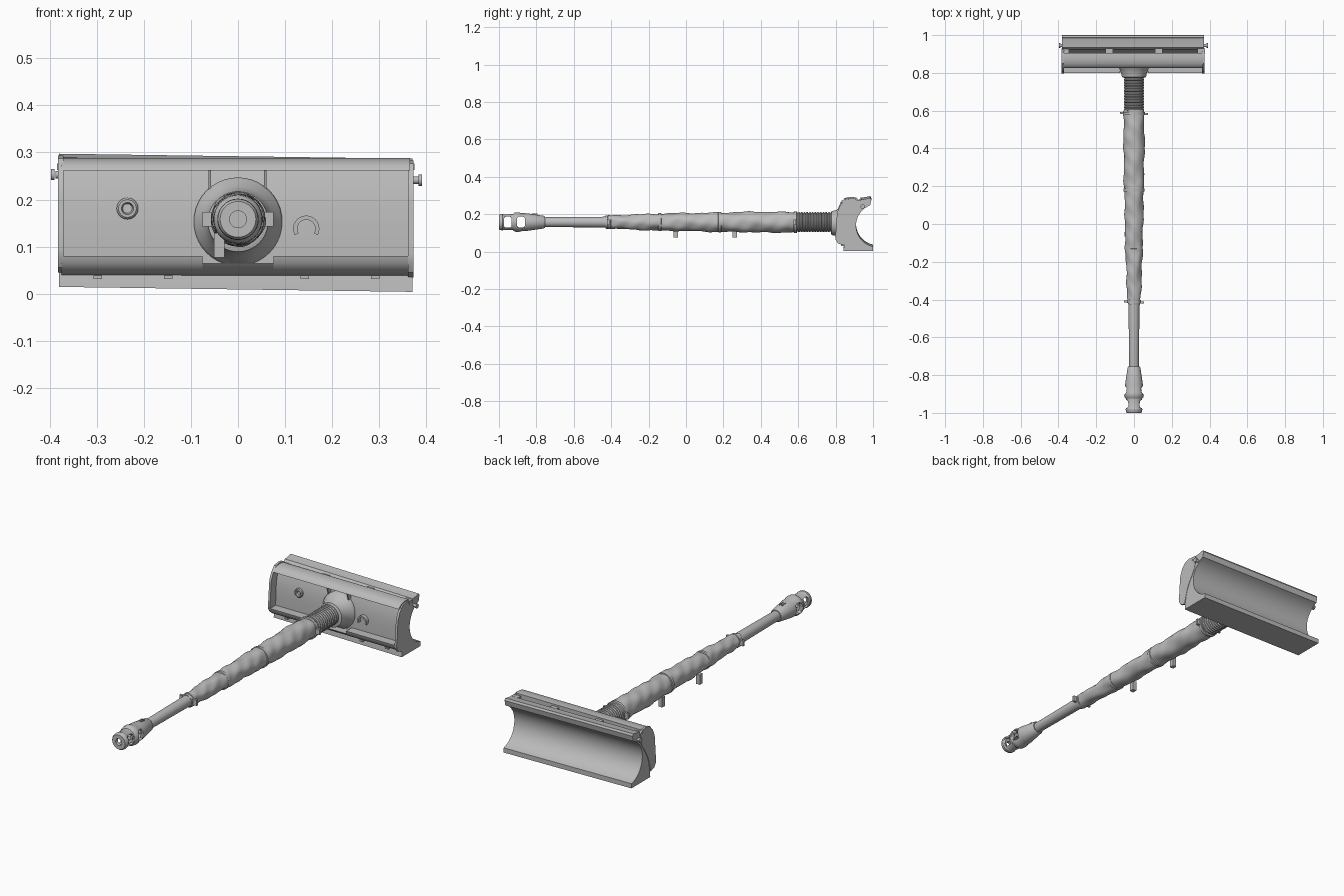
import bpy, bmesh, math
from mathutils import Vector

if "Cube" in bpy.data.objects:
    bpy.data.objects.remove(bpy.data.objects["Cube"])

AXIS_Z = 0.158
TILT = 0.014          # the shield hangs slightly lower on its right side

grey = bpy.data.materials.new("steel grey")
grey.diffuse_color = (0.5, 0.5, 0.5, 1)
grey.use_nodes = True
grey.node_tree.nodes["Principled BSDF"].inputs["Base Color"].default_value = grey.diffuse_color


def finish(name, bm, angle=35):
    bmesh.ops.recalc_face_normals(bm, faces=bm.faces)
    me = bpy.data.meshes.new(name)
    bm.to_mesh(me)
    bm.free()
    ob = bpy.data.objects.new(name, me)
    bpy.context.collection.objects.link(ob)
    me.materials.append(grey)
    bpy.ops.object.select_all(action='DESELECT')
    ob.select_set(True)
    bpy.context.view_layer.objects.active = ob
    bpy.ops.object.shade_smooth_by_angle(angle=math.radians(angle))
    return ob


def prism(name, profile, x0, x1, tilt=0.0):
    """Extrude a (y, z) outline along x."""
    bm = bmesh.new()
    rows = [[bm.verts.new((x, y, z - tilt * x)) for y, z in profile] for x in (x0, x1)]
    n = len(profile)
    bm.faces.new(rows[0])
    bm.faces.new(rows[1])
    for i in range(n):
        j = (i + 1) % n
        bm.faces.new((rows[0][i], rows[0][j], rows[1][j], rows[1][i]))
    return finish(name, bm)


def lathe(name, profile, seg=32, closed=False, bump=None, centre=(0, AXIS_Z)):
    """Spin a (y, radius) profile round an axis parallel to y."""
    bm = bmesh.new()
    rings = []
    for y, r in profile:
        ring = []
        for k in range(seg):
            a = 2 * math.pi * k / seg
            q = r + (bump(y, a) if bump else 0)
            ring.append(bm.verts.new((centre[0] + q * math.cos(a), y, centre[1] + q * math.sin(a))))
        rings.append(ring)
    pairs = list(zip(rings, rings[1:])) + ([(rings[-1], rings[0])] if closed else [])
    for a, b in pairs:
        for k in range(seg):
            m = (k + 1) % seg
            bm.faces.new((a[k], a[m], b[m], b[k]))
    if not closed:
        bm.faces.new(rings[0])
        bm.faces.new(rings[-1])
    return finish(name, bm)


def box(name, c, s):
    y, z, h, w = c[1], c[2], s[1] / 2, s[2] / 2
    return prism(name, [(y - h, z - w), (y + h, z - w), (y + h, z + w), (y - h, z + w)],
                 c[0] - s[0] / 2, c[0] + s[0] / 2)


def rod(name, p, q, r, seg=16):
    p, q = Vector(p), Vector(q)
    d = q - p
    bm = bmesh.new()
    bmesh.ops.create_cone(bm, cap_ends=True, segments=seg, radius1=r, radius2=r, depth=d.length)
    rot = d.to_track_quat('Z', 'Y')
    for v in bm.verts:
        v.co = rot @ v.co + (p + q) / 2
    return finish(name, bm)


def cut(target, cutter):
    cutter.hide_render = True
    mod = target.modifiers.new("cut", 'BOOLEAN')
    mod.operation = 'DIFFERENCE'
    mod.solver = 'EXACT'
    mod.object = cutter
    bpy.context.view_layer.objects.active = target
    bpy.ops.object.modifier_apply(modifier=mod.name)
    bpy.data.objects.remove(cutter)


# --- Muzzle brake: hollow tube with side windows ---
muzzle = lathe("muzzle_brake", [
    (-1.0, 0.018), (-1.0, 0.038), (-0.993, 0.043), (-0.98, 0.044), (-0.975, 0.041), (-0.925, 0.043),
    (-0.915, 0.051), (-0.895, 0.053), (-0.885, 0.049), (-0.85, 0.047), (-0.76, 0.034),
    (-0.755, 0.030), (-0.755, 0.018), (-0.84, 0.018), (-0.855, 0.034), (-0.91, 0.034),
    (-0.912, 0.018), (-0.925, 0.018), (-0.927, 0.032), (-0.98, 0.032), (-0.982, 0.018)], closed=True)
for y in (-0.953, -0.882):
    h, w, c = 0.021, 0.029, 0.009
    window = prism("window_cutter", [
        (y - h + c, AXIS_Z - w), (y + h - c, AXIS_Z - w), (y + h, AXIS_Z - w + c),
        (y + h, AXIS_Z + w - c), (y + h - c, AXIS_Z + w), (y - h + c, AXIS_Z + w),
        (y - h, AXIS_Z + w - c), (y - h, AXIS_Z - w + c)], -0.1, 0.1)
    cut(muzzle, window)
for x in (-0.007, 0.007):
    box("muzzle_key", (x, -0.81, AXIS_Z + 0.041), (0.004, 0.03, 0.008))

# --- Barrel ---
lathe("barrel", [(-0.83, 0.018), (-0.76, 0.026), (-0.42, 0.029), (-0.40, 0.029)])


# --- Wrinkled cloth sleeve ---
def sleeve_radius(y):
    pts = [(-0.43, 0.032), (-0.40, 0.035), (-0.15, 0.045), (0.2, 0.052), (0.45, 0.056), (0.6, 0.053)]
    for (a, ra), (b, rb) in zip(pts, pts[1:]):
        if y <= b:
            return ra + (rb - ra) * (y - a) / (b - a)
    return pts[-1][1]


def folds(y, a):
    return (0.0022 * math.sin(34 * y + 2 * a) + 0.0015 * math.sin(71 * y - 3 * a + 1)
            + 0.001 * math.sin(19 * y + 5 * a))


lathe("cloth_sleeve", [(-0.43 + 1.03 * i / 80, sleeve_radius(-0.43 + 1.03 * i / 80)) for i in range(81)],
      seg=36, bump=folds)

# --- Straps round the sleeve ---
for y, r in ((-0.41, 0.037), (-0.14, 0.048), (0.18, 0.055), (0.585, 0.058)):
    lathe("strap", [(y - 0.009, r - 0.004), (y - 0.007, r), (y + 0.007, r), (y + 0.009, r - 0.004)])
for y, w in ((-0.413, 0.052), (0.585, 0.074)):
    for s in (-1, 1):
        box("strap_tab", (s * (w - 0.012), y - s * 0.003, AXIS_Z), (0.026, 0.012, 0.03))
for y in (-0.055, 0.26):
    box("hanging_buckle", (-0.04, y, 0.103), (0.022, 0.024, 0.052))

# --- Corrugated bellows ---
bellows = [(0.59, 0.046)]
for i in range(13):
    y = 0.598 + i * 0.0145
    bellows += [(y, 0.049), (y + 0.004, 0.054), (y + 0.009, 0.054), (y + 0.0125, 0.049)]
lathe("bellows", bellows + [(0.80, 0.048)])

# --- Flared collar, trimmed flat underneath ---
collar = lathe("collar", [(0.775, 0.055), (0.778, 0.064), (0.795, 0.067), (0.82, 0.076), (0.838, 0.09),
                          (0.845, 0.094), (0.87, 0.094)], seg=40, centre=(0, 0.153))
cut(collar, box("trim_cutter", (0, 0.83, 0.015), (0.4, 0.3, 0.1)))

# --- Rear trough with concave back ---
arc = [(1.024 + 0.115 * math.cos(t), 0.145 + 0.115 * math.sin(t))
       for t in (math.radians(110 + i * 147 / 18) for i in range(19))]
s_curve = [(0.845, 0.04), (0.855, 0.09), (0.865, 0.12), (0.88, 0.15), (0.9, 0.18),
           (0.918, 0.21), (0.926, 0.24), (0.924, 0.27)]
prism("rear_trough", [(0.842, 0.009)] + s_curve + [(0.935, 0.284), (0.955, 0.286), (0.985, 0.292),
      (0.991, 0.282)] + arc + [(1.0, 0.034), (1.0, 0.009)], -0.38, 0.371, TILT)

# --- End cheeks and trunnion pins ---
cheek = [(0.842, 0.04), (0.812, 0.05), (0.8, 0.07), (0.797, 0.09), (0.803, 0.13), (0.806, 0.19),
         (0.81, 0.22), (0.825, 0.255), (0.85, 0.282), (0.88, 0.288), (0.91, 0.284)]
for x in (-0.383, 0.361):
    prism("end_cheek", cheek + s_curve[:0:-1], x, x + 0.012, TILT)
for s in (-1, 1):
    z = 0.247 - s * 0.006
    rod("trunnion_pin", (s * 0.36, 0.945, z), (s * 0.388, 0.945, z), 0.008)
    rod("trunnion_head", (s * 0.387 - 0.003, 0.945, z), (s * 0.394 - 0.003, 0.945, z), 0.012)

# --- Recessed front panel with top and bottom strips ---
prism("front_panel", [(0.87, 0.265), (0.856, 0.22), (0.85, 0.18), (0.847, 0.14), (0.846, 0.09), (0.846, 0.05),
                      (0.858, 0.05), (0.86, 0.09), (0.862, 0.14), (0.866, 0.18), (0.874, 0.22), (0.886, 0.265)],
      -0.375, 0.365)
prism("top_strip", [(0.826, 0.262), (0.832, 0.272), (0.85, 0.283), (0.88, 0.288), (0.906, 0.286),
                    (0.906, 0.262)], -0.376, 0.366)
for x in (-0.365, -0.13, 0.13, 0.355):
    box("slot_bridge", (x, 0.915, 0.27), (0.04, 0.03, 0.014))
lower = [(0.799, 0.08), (0.803, 0.064), (0.82, 0.047), (0.845, 0.039), (0.86, 0.04), (0.86, 0.08)]
prism("lower_strip_left", lower, -0.375, -0.075)
prism("lower_strip_right", lower, 0.075, 0.365)
prism("lower_strip_middle", [(0.803, 0.064), (0.82, 0.047), (0.845, 0.039), (0.86, 0.04), (0.86, 0.066)],
      -0.075, 0.075)

# --- Small fittings on the panel ---
for x in (-0.06, 0.058):
    prism("panel_rib", [(0.83, 0.262), (0.845, 0.215), (0.86, 0.215), (0.87, 0.262)], x - 0.003, x + 0.003)
lathe("sight_port", [(0.86, 0.023), (0.842, 0.023), (0.838, 0.019), (0.838, 0.013), (0.848, 0.010),
                     (0.86, 0.010)], seg=24, closed=True, centre=(-0.235, 0.181))
for x in (-0.298, -0.148, 0.142, 0.292):
    box("lip_bolt", (x, 0.838, 0.035), (0.018, 0.02, 0.008))

# --- Horseshoe guard over the right-hand port ---
bm = bmesh.new()
sections = []
for i in range(17):
    t = math.radians(-30 + i * 240 / 16)
    sections.append([bm.verts.new((0.145 + r * math.cos(t), y, 0.138 + r * math.sin(t)))
                     for r, y in ((0.019, 0.855), (0.019, 0.83), (0.028, 0.83), (0.028, 0.855))])
for a, b in zip(sections, sections[1:]):
    for k in range(4):
        m = (k + 1) % 4
        bm.faces.new((a[k], a[m], b[m], b[k]))
bm.faces.new(sections[0])
bm.faces.new(sections[-1])
finish("horseshoe_guard", bm)
